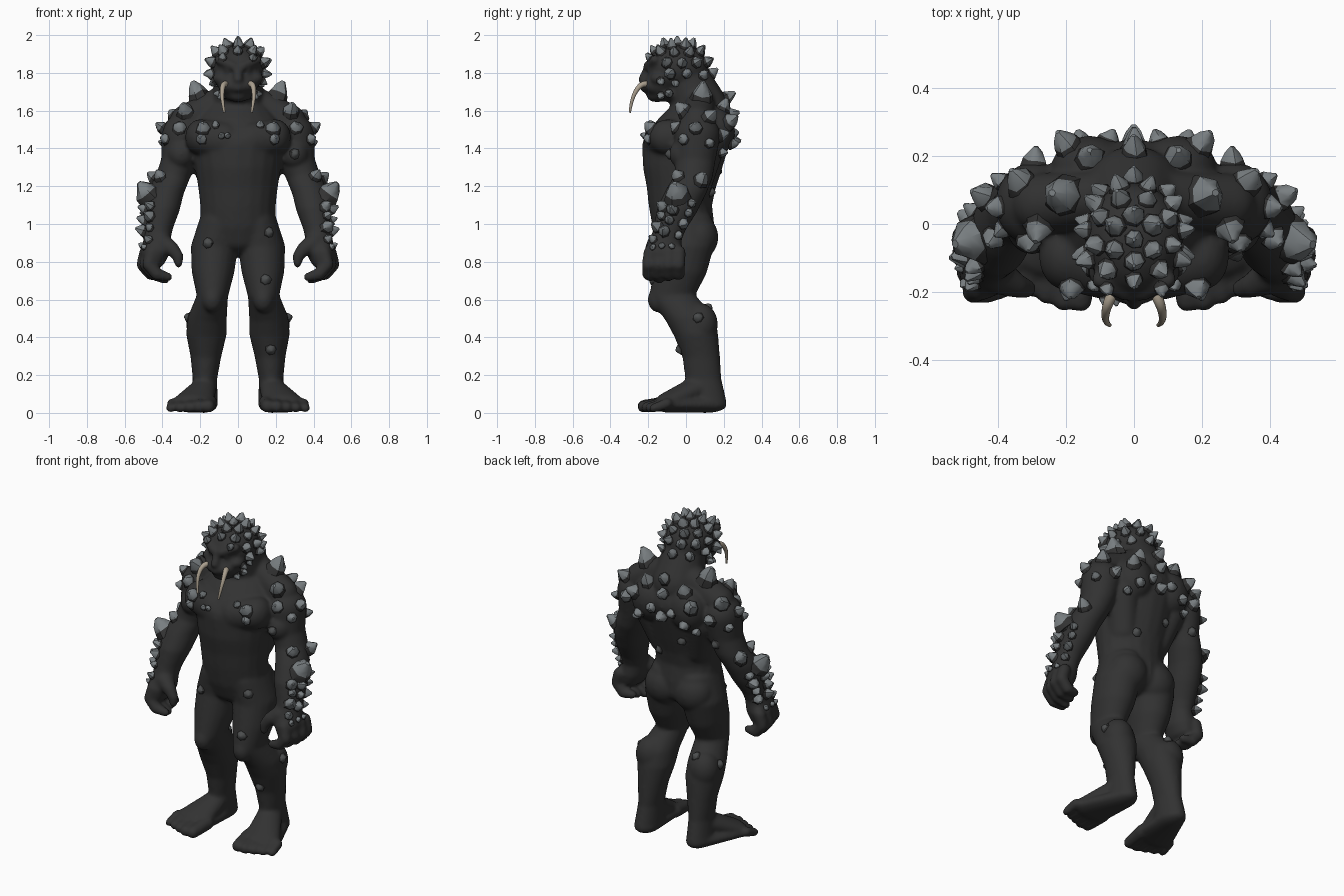
import bpy, bmesh, math, random
from mathutils import Vector, Matrix
from mathutils.bvhtree import BVHTree

random.seed(7)
cube = bpy.data.objects.get("Cube")
if cube:
    bpy.data.objects.remove(cube)


def material(name, rgb):
    m = bpy.data.materials.new(name)
    m.use_nodes = True
    m.diffuse_color = (*rgb, 1)
    bsdf = next(n for n in m.node_tree.nodes if n.type == "BSDF_PRINCIPLED")
    bsdf.inputs["Base Color"].default_value = (*rgb, 1)
    bsdf.inputs["Roughness"].default_value = 0.8
    return m


HIDE = material("charcoal hide", (.032, .032, .032))
STONE = material("grey spike", (.19, .21, .22))
WART = material("dark wart", (.07, .074, .075))
IVORY = material("ivory tusk", (.4, .345, .27))


def make_object(name, bm, *mats):
    mesh = bpy.data.meshes.new(name)
    bmesh.ops.recalc_face_normals(bm, faces=bm.faces)
    for f in bm.faces:
        f.smooth = True
    bm.to_mesh(mesh)
    bm.free()
    mesh.set_sharp_from_angle(angle=math.radians(45))
    for mat in mats:
        mesh.materials.append(mat)
    ob = bpy.data.objects.new(name, mesh)
    bpy.context.collection.objects.link(ob)
    return ob


def ball(bm, x, y, z, rx, ry, rz):
    m = Matrix.Translation((x, y, z)) @ Matrix.Diagonal((rx, ry, rz, 1))
    bmesh.ops.create_icosphere(bm, subdivisions=3, radius=1, matrix=m)


def chain(bm, points, side=1):
    """Skin each neighbouring pair of ellipsoids with a convex hull."""
    for a, b in zip(points, points[1:]):
        part = bmesh.new()
        for x, y, z, *r in (a, b):
            if len(r) == 1:
                r = r * 3
            elif len(r) == 2:
                r = (*r, min(r) * .6)
            ball(part, x * side, y, z, *r)
        res = bmesh.ops.convex_hull(part, input=part.verts)
        junk = [v for v in res["geom_interior"] if isinstance(v, bmesh.types.BMVert)]
        bmesh.ops.delete(part, geom=junk, context="VERTS")
        bmesh.ops.recalc_face_normals(part, faces=part.faces)
        tmp = bpy.data.meshes.new("tmp")
        part.to_mesh(tmp)
        part.free()
        bm.from_mesh(tmp)
        bpy.data.meshes.remove(tmp)


flesh = bmesh.new()

# Torso, neck and head
chain(flesh, [(0, 0, .92, .2, .15), (0, -.015, 1, .2, .165), (0, -.03, 1.1, .2, .168),
              (0, -.025, 1.2, .212, .184), (0, -.018, 1.3, .228, .21), (0, -.002, 1.42, .248, .23),
              (0, .04, 1.5, .245, .21), (0, .07, 1.61, .17, .14)])
chain(flesh, [(0, .08, 1.6, .15), (0, 0, 1.78, .12)])
ball(flesh, 0, -.045, 1.825, .145, .165, .128)
chain(flesh, [(0, -.1, 1.79, .128, .1, .08), (0, -.145, 1.73, .105, .088, .06)])
chain(flesh, [(0, -.09, 1.69, .1, .09, .04), (0, -.16, 1.68, .055, .05, .035)])
chain(flesh, [(0, -.205, 1.83, .018), (0, -.228, 1.765, .026)])

for s in (1, -1):
    # Face: brow, cheek and lip
    chain(flesh, [(.025, -.205, 1.835, .024), (.1, -.165, 1.87, .026)], s)
    ball(flesh, s * .055, -.19, 1.812, .017, .017, .012)
    ball(flesh, s * .09, -.14, 1.77, .045, .05, .035)
    chain(flesh, [(0, -.215, 1.725, .03), (.06, -.19, 1.735, .032)], s)
    # Chest, back and hip muscles
    chain(flesh, [(.07, -.135, 1.44, .09, .09, .1), (.2, -.095, 1.46, .08, .1, .095)], s)
    chain(flesh, [(.06, .08, 1.67, .075), (.27, .06, 1.545, .09)], s)
    ball(flesh, s * .13, .16, 1.49, .115, .1, .13)
    chain(flesh, [(.17, .11, 1.4, .09, .09, .1), (.12, .03, 1.18, .08, .1, .06)], s)
    chain(flesh, [(.05, .11, 1.35, .07), (.045, .06, 1.08, .07)], s)
    ball(flesh, s * .1, .065, .93, .12, .107, .12)
    # Leg
    chain(flesh, [(.1, -.01, 1.02, .105, .15), (.125, 0, .88, .125, .147), (.132, -.03, .75, .114, .142),
                  (.135, -.075, .62, .083, .12), (.163, .02, .5, .104, .13), (.167, .052, .42, .108, .118),
                  (.17, .08, .3, .082, .1), (.175, .092, .18, .065, .096), (.18, .1, .06, .072, .115, .06)], s)
    ball(flesh, s * .135, -.145, .6, .055, .058, .07)
    ball(flesh, s * .185, .08, .47, .09, .089, .11)
    # Foot and toes, the outer ones set back
    chain(flesh, [(.178, .065, .14, .064, .087, .05), (.235, -.09, .062, .11, .07, .047)], s)
    chain(flesh, [(.18, .118, .045, .072, .1, .045), (.235, -.1, .043, .124, .06, .042)], s)
    for i in range(5):
        x, r = .147 + i * .05, .041 - i * .003
        reach = -.225 + .018 * max(0, i - 1)
        chain(flesh, [(x, -.1, .05, r), (x + .01, reach, r * .85, r * .85)], s)
    # Arm
    chain(flesh, [(.295, .06, 1.47, .113, .122, .11), (.31, .05, 1.34, .097, .107), (.345, .04, 1.25, .092, .102),
                  (.38, 0, 1.17, .095, .109), (.4, -.045, 1.08, .093, .109), (.42, -.085, .98, .076, .087),
                  (.428, -.105, .92, .072, .082), (.44, -.12, .85, .078, .102), (.447, -.125, .8, .06, .095)], s)
    ball(flesh, s * .3, -.01, 1.37, .075, .08, .08)
    ball(flesh, s * .335, .08, 1.3, .065, .06, .08)
    # Fingers fan around the palm, with the thumb in front
    for i in range(4):
        y = -.2 + i * .054
        x = .455 + .016 * min(i, 2)
        tip = .705 + .014 * abs(i - 1)
        chain(flesh, [(x, y * .95, .85, .036), (x + .018, y, .785, .034),
                      (x - .025, y, .735, .033), (x - .085, y * .9 - .01, tip, .024)], s)
    chain(flesh, [(.405, -.15, .9, .055), (.35, -.18, .87, .038),
                  (.318, -.19, .83, .03), (.315, -.19, .79, .023)], s)

body = make_object("body", flesh, HIDE)
remesh = body.modifiers.new("fuse", "REMESH")
remesh.mode = "VOXEL"
remesh.voxel_size = .01
relax = body.modifiers.new("relax", "SMOOTH")
relax.iterations = 10
bpy.context.view_layer.objects.active = body
body.select_set(True)
for mod in ("fuse", "relax"):
    bpy.ops.object.modifier_apply(modifier=mod)
bpy.ops.object.shade_smooth()
skin = BVHTree.FromPolygons([v.co for v in body.data.vertices], [p.vertices for p in body.data.polygons])


def spike(bm, target, r, h, lift=0.0):
    """Rough blunt horn on the skin nearest the target, with a collar of hide."""
    pos, normal, _, _ = skin.find_nearest(Vector(target))
    axis = (normal + Vector((0, 0, lift))).normalized()
    frame = Matrix.Translation(pos) @ axis.to_track_quat("Z", "Y").to_matrix().to_4x4()
    rings = []
    for width, level, ragged in ((1.25, -.25, 0), (1.03, .2, .1), (.65, .62, .04), (.2, 1, 0)):
        ring = []
        for k in range(7):
            a = math.tau * k / 7
            w = r * width * random.uniform(.88, 1.12)
            up = h * (level + random.uniform(-ragged, ragged))
            ring.append(bm.verts.new(frame @ Vector((w * math.cos(a), w * math.sin(a), up))))
        rings.append(ring)
    for lo, hi in zip(rings, rings[1:]):
        for k in range(7):
            f = bm.faces.new((lo[k], lo[k - 6], hi[k - 6], hi[k]))
            f.material_index = int(lo is rings[0])
    bm.faces.new(rings[-1])
    bm.faces.new(rings[0][::-1]).material_index = 1


# Head spikes in rings, leaving the face clear
horns = bmesh.new()
for elevation, count in ((88, 1), (62, 6), (38, 9), (14, 11), (-10, 10)):
    e = math.radians(elevation)
    for k in range(count):
        a = math.tau * k / count - math.pi / 2
        d = Vector((math.cos(a) * math.cos(e), math.sin(a) * math.cos(e), math.sin(e)))
        if d.y < -.6 and d.z < .45:
            continue
        size = random.uniform(.024, .03)
        spike(horns, Vector((0, -.04, 1.82)) + d * .17, size, size * 1.7, .15)
for s in (1, -1):
    for x, y, z in ((.08, -.2, 1.89), (.15, -.13, 1.74), (.12, -.09, 1.69), (.14, -.06, 1.73), (.1, -.14, 1.67)):
        spike(horns, (s * x, y, z), .02, .032)
make_object("head_spikes", horns, STONE, HIDE)

# Shoulder, back and chest spikes
horns = bmesh.new()
for y, z in ((.25, 1.58), (.2, 1.66), (.25, 1.44)):
    spike(horns, (0, y, z), .034, .058, .2)
for s in (1, -1):
    for x, y, z, r, h in ((.2, .08, 1.66, .052, .088), (.28, -.01, 1.6, .04, .06), (.34, .13, 1.57, .039, .06),
                          (.13, .2, 1.62, .038, .06), (.21, .25, 1.55, .038, .06), (.07, .25, 1.48, .03, .036),
                          (.16, .26, 1.42, .03, .036), (.29, .19, 1.47, .032, .05), (.22, .22, 1.37, .024, .035),
                          (.4, .05, 1.51, .032, .045), (.31, -.07, 1.52, .034, .038),
                          (.39, -.02, 1.45, .028, .035), (.38, .12, 1.43, .026, .04), (.19, -.22, 1.53, .036, .045),
                          (.2, -.22, 1.45, .026, .03), (.12, -.2, 1.55, .02, .03)):
        spike(horns, (s * x, y, z), r, h, .25)
for x, z in ((-.09, 1.475), (-.05, 1.48)):
    spike(horns, (x, -.25, z), .016, .025)
make_object("shoulder_spikes", horns, STONE, HIDE)

# Forearm spikes: one large blade, then scattered rows to the wrist
horns = bmesh.new()
for s in (1, -1):
    spike(horns, (s * .49, -.05, 1.16), .062, .085, .8)
    spike(horns, (s * .46, .09, 1.24), .038, .06, .5)
    spike(horns, (s * .43, -.06, 1.27), .032, .045, .4)
    for row in range(4):
        z = 1.11 - row * .058
        for k in range(3):
            y = -.15 + k * .1 - row * .02 + random.uniform(-.015, .015)
            size = random.uniform(.021, .032)
            spike(horns, (s * (.52 - .02 * abs(k - 1)), y, z + .03 * (k % 2)), size, size * 1.6, .2)
    for k in range(3):
        spike(horns, (s * .52, -.19 + k * .06, .89), .016, .022, .2)
make_object("forearm_spikes", horns, STONE, HIDE)

# Scattered warts on legs, arms and lower back
warts = bmesh.new()
for x, y, z in ((-.18, -.2, .9), (.2, -.18, .96), (.165, -.25, .72), (.18, -.1, .31), (.28, .06, .51),
                (-.28, .04, .51), (.31, -.12, 1.37), (-.3, .2, 1.3), (-.1, .2, 1.27), (.12, .2, 1.15),
                (-.13, .15, .6)):
    spike(warts, (x, y, z), .025, .022)
make_object("warts", warts, WART, HIDE)

# Tusks
for s, name in ((1, "left_tusk"), (-1, "right_tusk")):
    curve = bpy.data.curves.new(name, "CURVE")
    curve.dimensions = "3D"
    curve.bevel_depth = .018
    curve.use_fill_caps = True
    path = curve.splines.new("NURBS")
    points = ((.05, -.18, 1.73), (.075, -.225, 1.755), (.088, -.268, 1.71), (.083, -.29, 1.65), (.072, -.297, 1.59))
    path.points.add(len(points) - 1)
    for i, (p, (x, y, z)) in enumerate(zip(path.points, points)):
        p.co = (s * x, y, z, 1)
        p.radius = 1.05 - .18 * i
    path.use_endpoint_u = True
    path.order_u = 4
    curve.materials.append(IVORY)
    bpy.context.collection.objects.link(bpy.data.objects.new(name, curve))
